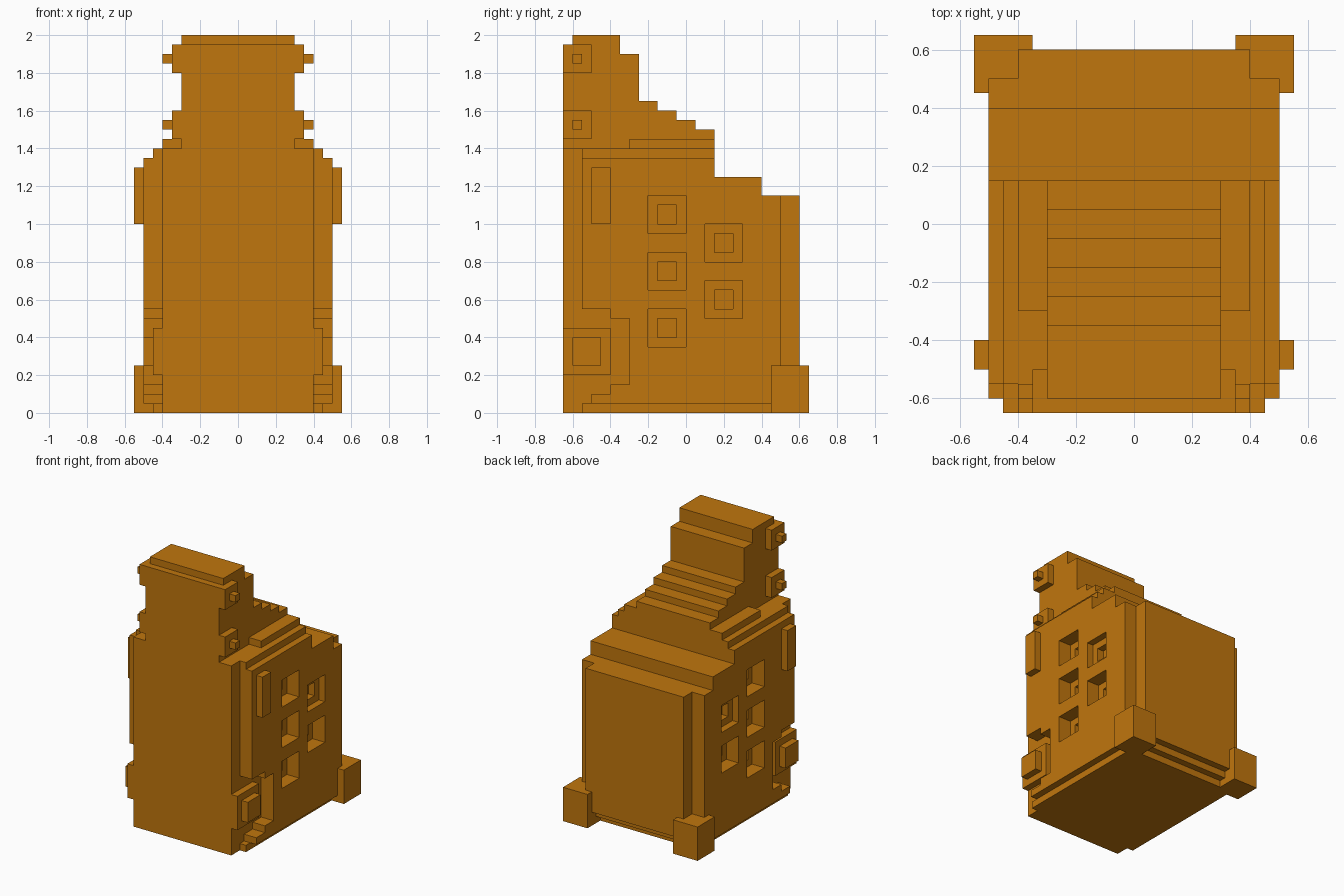
import bpy
import math
from mathutils import Euler, Matrix

if "Cube" in bpy.data.objects:
    bpy.data.objects.remove(bpy.data.objects["Cube"], do_unlink=True)

amber = bpy.data.materials.new("amber brown")
amber.use_nodes = True
COLOUR = (0.53, 0.18, 0.004, 1.0)
amber.diffuse_color = COLOUR
amber.node_tree.nodes["Principled BSDF"].inputs["Base Color"].default_value = COLOUR

# Turns a flat outline into the side (y, z) plane
SIDE_PLANE = Euler((math.pi / 2, 0, math.pi / 2)).to_matrix().to_4x4()


def slab(name, x0, x1, outline, holes=()):
    """Side outline in (y, z), with holes, extruded from x0 to x1."""
    curve = bpy.data.curves.new(name, "CURVE")
    curve.dimensions = "2D"
    curve.fill_mode = "BOTH"
    curve.extrude = abs(x1 - x0) / 2
    for pts in [outline, *holes]:
        spline = curve.splines.new("POLY")
        spline.points.add(len(pts) - 1)
        for p, (y, z) in zip(spline.points, pts):
            p.co = (y, z, 0, 1)
        spline.use_cyclic_u = True
    temp = bpy.data.objects.new(name + "_outline", curve)
    bpy.context.collection.objects.link(temp)
    deps = bpy.context.evaluated_depsgraph_get()
    mesh = bpy.data.meshes.new_from_object(temp.evaluated_get(deps))
    bpy.data.objects.remove(temp, do_unlink=True)
    bpy.data.curves.remove(curve)
    mesh.transform(Matrix.Translation(((x0 + x1) / 2, 0, 0)) @ SIDE_PLANE)
    mesh.name = name
    mesh.materials.clear()
    mesh.materials.append(amber)
    for poly in mesh.polygons:
        poly.use_smooth = False
        poly.material_index = 0
    obj = bpy.data.objects.new(name, mesh)
    bpy.context.collection.objects.link(obj)
    return obj


def rect(y0, y1, z0, z1):
    return [(y0, z0), (y1, z0), (y1, z1), (y0, z1)]


def square(centre, half):
    y, z = centre
    return rect(y - half, y + half, z - half, z + half)


# Window centres: four deep ones and one shallow one
deep = [(-0.1, 1.05), (-0.1, 0.75), (-0.1, 0.45), (0.2, 0.6)]
shallow = (0.2, 0.9)

# Central body with stepped rear roof
core = [(-0.65, 0), (0.5, 0), (0.5, 0.05), (0.55, 0.05), (0.55, 0.1), (0.6, 0.1),
        (0.6, 1.15), (0.4, 1.15), (0.4, 1.25), (0.15, 1.25), (0.15, 1.4), (-0.65, 1.4)]
slab("body_core", -0.35, 0.35, core)

# Narrow upper tower with stair-stepped back
tower = [(-0.65, 1.4), (0.15, 1.4), (0.15, 1.5), (0.05, 1.5), (0.05, 1.55),
         (-0.05, 1.55), (-0.05, 1.6), (-0.15, 1.6), (-0.15, 1.65), (-0.25, 1.65),
         (-0.25, 1.9), (-0.35, 1.9), (-0.35, 2.0), (-0.6, 2.0), (-0.6, 1.95), (-0.65, 1.95)]
slab("tower", -0.3, 0.3, tower)


def wall(bottom, top):
    """Side wall outline with the stepped cut-out at the lower front."""
    front = [(-0.55, top), (-0.55, 0.55), (-0.4, 0.55), (-0.4, 0.5), (-0.3, 0.5),
             (-0.3, 0.15), (-0.4, 0.15), (-0.4, 0.1), (-0.5, 0.1), (-0.5, 0.05)]
    if bottom < 0.05:
        front += [(-0.55, 0.05), (-0.55, bottom)]
    return front + [(0.5, bottom), (0.5, 1.15), (0.4, 1.15), (0.4, 1.25),
                    (0.15, 1.25), (0.15, top)]


for side, s in (("left", 1), ("right", -1)):
    # Layered side walls, windows narrowing inward
    slab(side + "_inner_wall", s * 0.35, s * 0.4, core, [square(c, 0.05) for c in deep])
    slab(side + "_middle_wall", s * 0.4, s * 0.45, wall(0, 1.4),
         [square(c, 0.1) for c in deep] + [square(shallow, 0.05)])
    slab(side + "_outer_wall", s * 0.45, s * 0.5, wall(0.05, 1.35),
         [square(c, 0.1) for c in deep + [shallow]])
    # Shoulder, handle, rear foot
    slab(side + "_shoulder", s * 0.3, s * 0.4, rect(-0.3, 0.15, 1.4, 1.45))
    slab(side + "_handle", s * 0.5, s * 0.55, rect(-0.5, -0.4, 1.0, 1.3))
    slab(side + "_rear_foot", s * 0.35, s * 0.55, rect(0.45, 0.65, 0, 0.25))
    # Lower front hub with its cap
    slab(side + "_hub", s * 0.4, s * 0.45, rect(-0.65, -0.4, 0.2, 0.45))
    slab(side + "_hub_cap", s * 0.45, s * 0.5, rect(-0.6, -0.45, 0.25, 0.4))
    # Tower brackets with knobs
    for label, z in (("lower", 1.45), ("upper", 1.8)):
        slab(f"{side}_{label}_bracket", s * 0.3, s * 0.35, rect(-0.65, -0.5, z, z + 0.15))
        slab(f"{side}_{label}_knob", s * 0.35, s * 0.4, rect(-0.6, -0.55, z + 0.05, z + 0.1))
